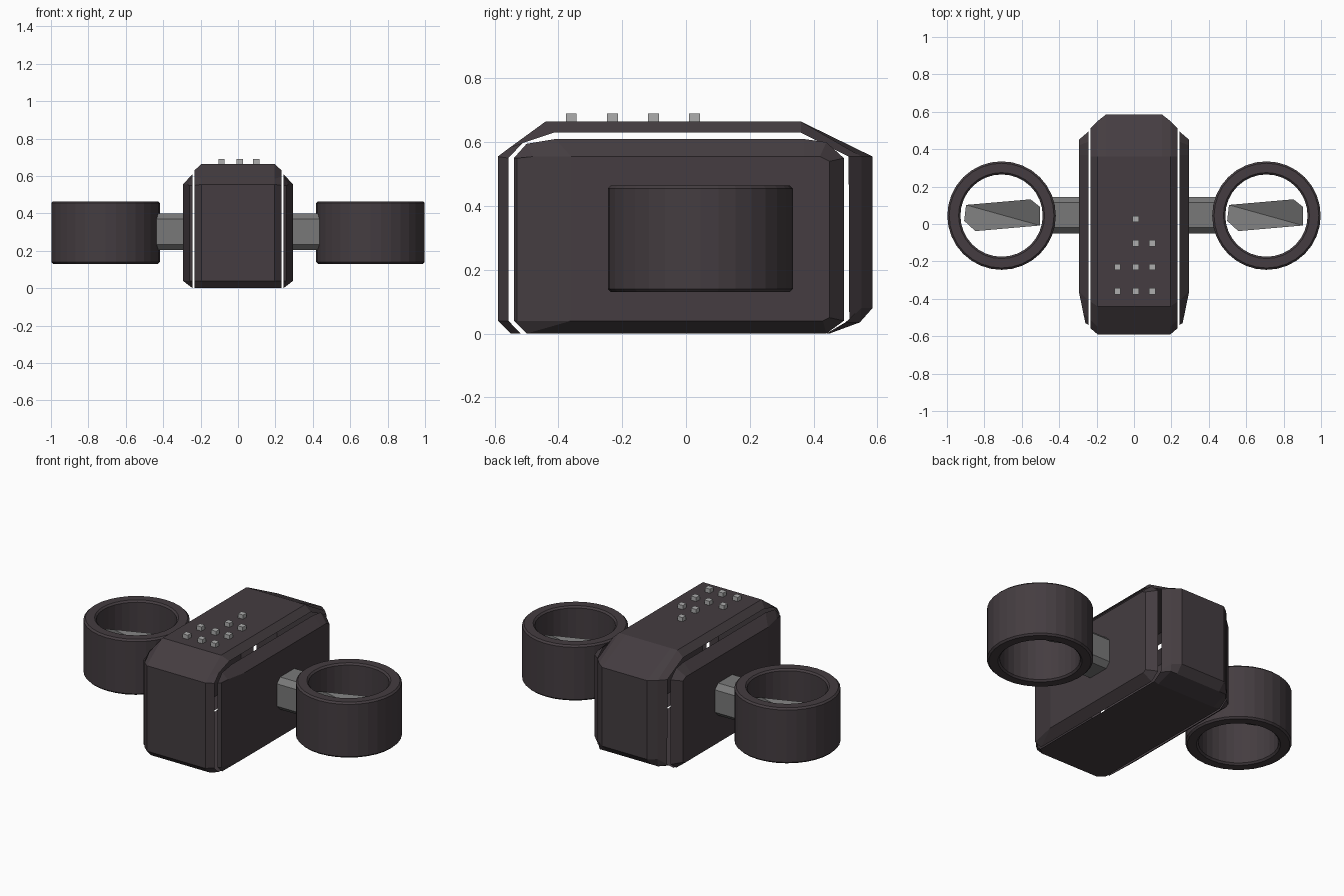
import bpy, bmesh, math
from mathutils import Matrix

if "Cube" in bpy.data.objects:
    bpy.data.objects.remove(bpy.data.objects["Cube"])


def material(name, rgb):
    m = bpy.data.materials.new(name)
    m.diffuse_color = (*rgb, 1)
    m.use_nodes = True
    m.node_tree.nodes["Principled BSDF"].inputs["Base Color"].default_value = m.diffuse_color
    return m


DARK = material("dark plum grey", (0.058, 0.046, 0.052))
GREY = material("mid grey", (0.19, 0.19, 0.19))
LIGHT = material("light grey", (0.42, 0.42, 0.42))


def make(name, verts, faces, mat, outward=True):
    me = bpy.data.meshes.new(name)
    me.from_pydata(verts, [], faces)
    bm = bmesh.new()
    bm.from_mesh(me)
    if outward:
        bmesh.ops.recalc_face_normals(bm, faces=bm.faces)
    bm.to_mesh(me)
    bm.free()
    me.materials.append(mat)
    ob = bpy.data.objects.new(name, me)
    bpy.context.collection.objects.link(ob)
    return ob


def bridge(rings, n, closed=False):
    """Quads between consecutive rings of n points."""
    last = rings if closed else rings - 1
    return [(r * n + i, r * n + (i + 1) % n,
             (r + 1) % rings * n + (i + 1) % n, (r + 1) % rings * n + i)
            for r in range(last) for i in range(n)]


def box(name, lo, hi, mat, bevel=0):
    bm = bmesh.new()
    bmesh.ops.create_cube(bm, size=1)
    for v in bm.verts:
        v.co = [(a + b) / 2 + c * (b - a) for a, b, c in zip(lo, hi, v.co)]
    if bevel:  # chamfer the edges that run along x
        edges = [e for e in bm.edges
                 if abs(e.verts[0].co.x - e.verts[1].co.x) > 1e-4]
        bmesh.ops.bevel(bm, geom=edges, offset=bevel, segments=1, affect='EDGES')
    me = bpy.data.meshes.new(name)
    bm.to_mesh(me)
    bm.free()
    me.materials.append(mat)
    ob = bpy.data.objects.new(name, me)
    bpy.context.collection.objects.link(ob)


# Central shell: hollow band with open sides, (y, z) profiles swept across x
mid = [(-.59, .04), (-.59, .555), (-.55, .585), (-.44, .665), (.36, .665),
       (.585, .555), (.585, .08), (.545, .035), (.44, 0), (-.55, 0)]
shoulder = [(min(y, .55), z) for y, z in mid]
rim = [(-.557, .04), (-.557, .55), (-.513, .597), (-.415, .63), (.36, .63),
       (.51, .555), (.512, .045), (.50, .035), (.45, 0), (-.518, 0)]
sections = [(-.233, rim), (-.195, shoulder), (-.15, mid),
            (.15, mid), (.195, shoulder), (.233, rim)]
make("center_shell", [(x, y, z) for x, ring in sections for y, z in ring],
     bridge(6, 10), DARK)

# Side panels: open-backed covers, tapered towards the front
inner = [(.243, y, z) for y, z in
         [(-.54, .04), (-.54, .55), (-.50, .595), (-.41, .61), (.37, .61),
          (.44, .60), (.495, .55), (.495, .04), (.44, 0), (-.50, 0)]]
outer = [(.26, -.53, .04), (.26, -.53, .55), (.27, -.48, .555),
         (.295, -.36, .555), (.295, .37, .555), (.295, .42, .555),
         (.295, .45, .54), (.295, .45, .05), (.295, .43, .04), (.295, -.36, .04)]
panel_faces = bridge(2, 10) + [(10, 11, 12, 13, 19), tuple(range(13, 20))]

# Rotor duct section (radius, z), with small chamfers on the rims
SIDES = 32
duct = [(.22, .14), (.23, .13), (.28, .13), (.29, .14),
        (.29, .455), (.28, .465), (.23, .465), (.22, .455)]
# Blade outline around its centre
blade = [(-.195, .055), (.15, .085), (.2, .045), (.2, -.055),
         (-.145, -.085), (-.205, -.03)]

for side, s in (("left", -1), ("right", 1)):
    make(side + "_panel", [(s * x, y, z) for x, y, z in inner + outer],
         panel_faces, DARK)
    # Arm between panel and duct
    xs = sorted((s * .28, s * .47))
    box(side + "_arm", (xs[0], -.05, .205), (xs[1], .145, .4), GREY, .03)
    # Duct
    verts = [(s * .708 + r * math.cos(2 * math.pi * i / SIDES),
              .045 + r * math.sin(2 * math.pi * i / SIDES), z)
             for r, z in duct for i in range(SIDES)]
    ob = make(side + "_duct", verts, bridge(len(duct), SIDES, True), DARK)
    # Twisted rotor blade
    top = [(s * .703 + x, .047 + y, .33 + 2 * x * y + h)
           for h in (-.012, .012) for x, y in blade]
    caps = [(0, 1, 2, 3), (0, 3, 4, 5), (6, 7, 8, 9), (6, 9, 10, 11)]
    make(side + "_blade", top, bridge(2, 6) + caps, GREY)

# Keys on top of the shell
for y, columns in ((.027, (.01,)), (-.102, (.01, .098)),
                   (-.23, (-.088, .01, .098)), (-.36, (-.088, .01, .098))):
    for x in columns:
        box("key", (x - .017, y - .017, .655), (x + .017, y + .017, .69), LIGHT)
